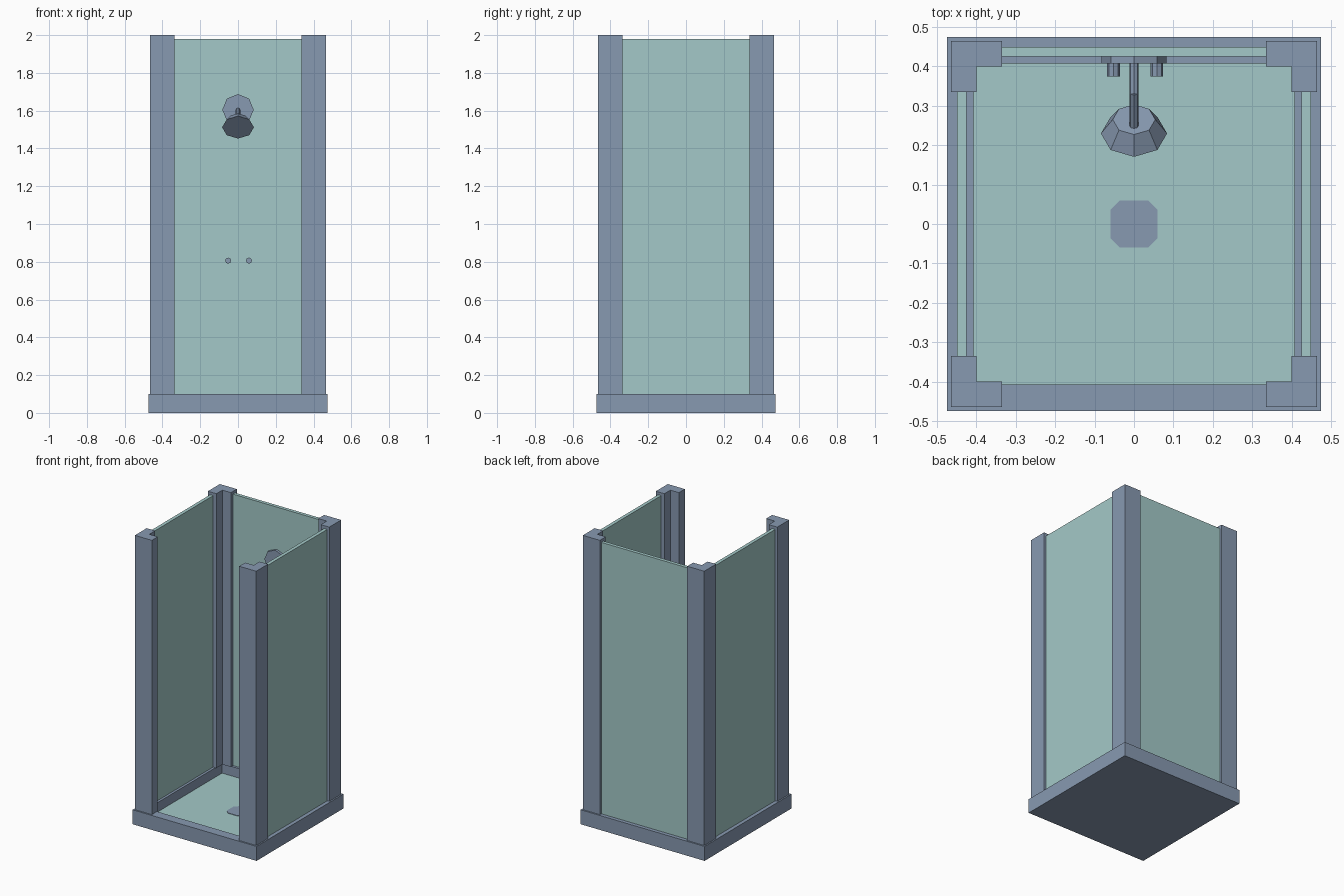
import bpy, bmesh, math
from mathutils import Vector

if "Cube" in bpy.data.objects:
    bpy.data.objects.remove(bpy.data.objects["Cube"])


def material(name, rgb):
    m = bpy.data.materials.new(name)
    m.diffuse_color = (*rgb, 1)
    m.use_nodes = True
    m.node_tree.nodes["Principled BSDF"].inputs["Base Color"].default_value = m.diffuse_color
    return m


GREY = material("blue grey", (0.245, 0.32, 0.44))
GLASS = material("pale teal", (0.37, 0.584, 0.578))


def finish(name, bm, mat):
    bmesh.ops.recalc_face_normals(bm, faces=bm.faces)
    me = bpy.data.meshes.new(name)
    bm.to_mesh(me)
    bm.free()
    me.materials.append(mat)
    ob = bpy.data.objects.new(name, me)
    bpy.context.collection.objects.link(ob)
    return ob


def prism(name, outline, z0, z1, mat):
    bm = bmesh.new()
    face = bm.faces.new([bm.verts.new((x, y, z0)) for x, y in outline])
    ext = bmesh.ops.extrude_face_region(bm, geom=[face], use_keep_orig=True)
    for v in ext["geom"]:
        if isinstance(v, bmesh.types.BMVert):
            v.co.z = z1
    return finish(name, bm, mat)


def box(name, lo, hi, mat):
    return prism(name, [(lo[0], lo[1]), (hi[0], lo[1]), (hi[0], hi[1]), (lo[0], hi[1])],
                 lo[2], hi[2], mat)


def cone(name, a, b, ra, rb, mat, sides=8):
    # octagonal rod or frustum from a to b, one corner pointing along x
    a, b = Vector(a), Vector(b)
    d = (b - a).normalized()
    u = Vector((1, 0, 0))
    w = d.cross(u)
    bm = bmesh.new()
    rings = []
    for c, r in ((a, ra), (b, rb)):
        rings.append([bm.verts.new(c + r * (u * math.cos(math.tau * i / sides)
                                            + w * math.sin(math.tau * i / sides)))
                      for i in range(sides)])
    for i in range(sides):
        j = (i + 1) % sides
        bm.faces.new((rings[0][i], rings[0][j], rings[1][j], rings[1][i]))
    for r in rings:
        bm.faces.new(r)
    return finish(name, bm, mat)


# Shower tray: solid block with the top inset and sunk, the sunken floor teal
O, I, RIM, FLOOR = 0.475, 0.38, 0.1, 0.035
tray = box("shower_tray", (-O, -O, 0), (O, O, RIM), GREY)
tray.data.materials.append(GLASS)
bm = bmesh.new()
bm.from_mesh(tray.data)
bm.normal_update()
top = max(bm.faces, key=lambda f: f.calc_center_median().z)
bmesh.ops.inset_region(bm, faces=[top], thickness=O - I)
ext = bmesh.ops.extrude_discrete_faces(bm, faces=[top])
floor = ext["faces"][0]
for v in floor.verts:
    v.co.z = FLOOR
floor.material_index = 1
bmesh.ops.recalc_face_normals(bm, faces=bm.faces)
bm.to_mesh(tray.data)
bm.free()

# Drain plate
h, c = 0.06, 0.036
prism("drain", [(-c, -h), (c, -h), (h, -c), (h, c), (c, h), (-c, h), (-h, c), (-h, -c)],
      FLOOR - 0.002, FLOOR + 0.003, GREY)

# L-shaped corner posts
a, b, k = 0.465, 0.335, 0.40
for sx, side in ((-1, "left"), (1, "right")):
    for sy, end in ((-1, "front"), (1, "back")):
        shape = [(a, a), (b, a), (b, k), (k, k), (k, b), (a, b)]
        prism(f"{end}_{side}_post", [(sx * x, sy * y) for x, y in shape], RIM, 2.0, GREY)

# Glass walls on three sides
g0, g1, gt = 0.425, 0.449, 1.98
e = 0.35
box("back_glass", (-e, g0, RIM), (e, g1, gt), GLASS)
box("right_glass", (g0, -e, RIM), (g1, e, gt), GLASS)
box("left_glass", (-g1, -e, RIM), (-g0, e, gt), GLASS)

# Shower head with wall plate and bent arm
PZ = 1.605
cone("wall_plate", (0, g0, PZ), (0, 0.408, PZ), 0.083, 0.083, GREY)
cone("arm_straight", (0, 0.41, PZ), (0, 0.33, PZ), 0.012, 0.012, GREY)
cone("arm_bent", (0, 0.333, PZ), (0, 0.248, 1.56), 0.012, 0.012, GREY)
axis = Vector((0, 0.7071, 0.7071))
face = Vector((0, 0.23, 1.512))
cone("shower_head", face, face + axis * 0.05, 0.084, 0.054, GREY)

# Taps
for x, side in ((-0.052, "left"), (0.058, "right")):
    cone(f"{side}_tap", (x, g0, 0.806), (x, 0.374, 0.806), 0.016, 0.016, GREY)
